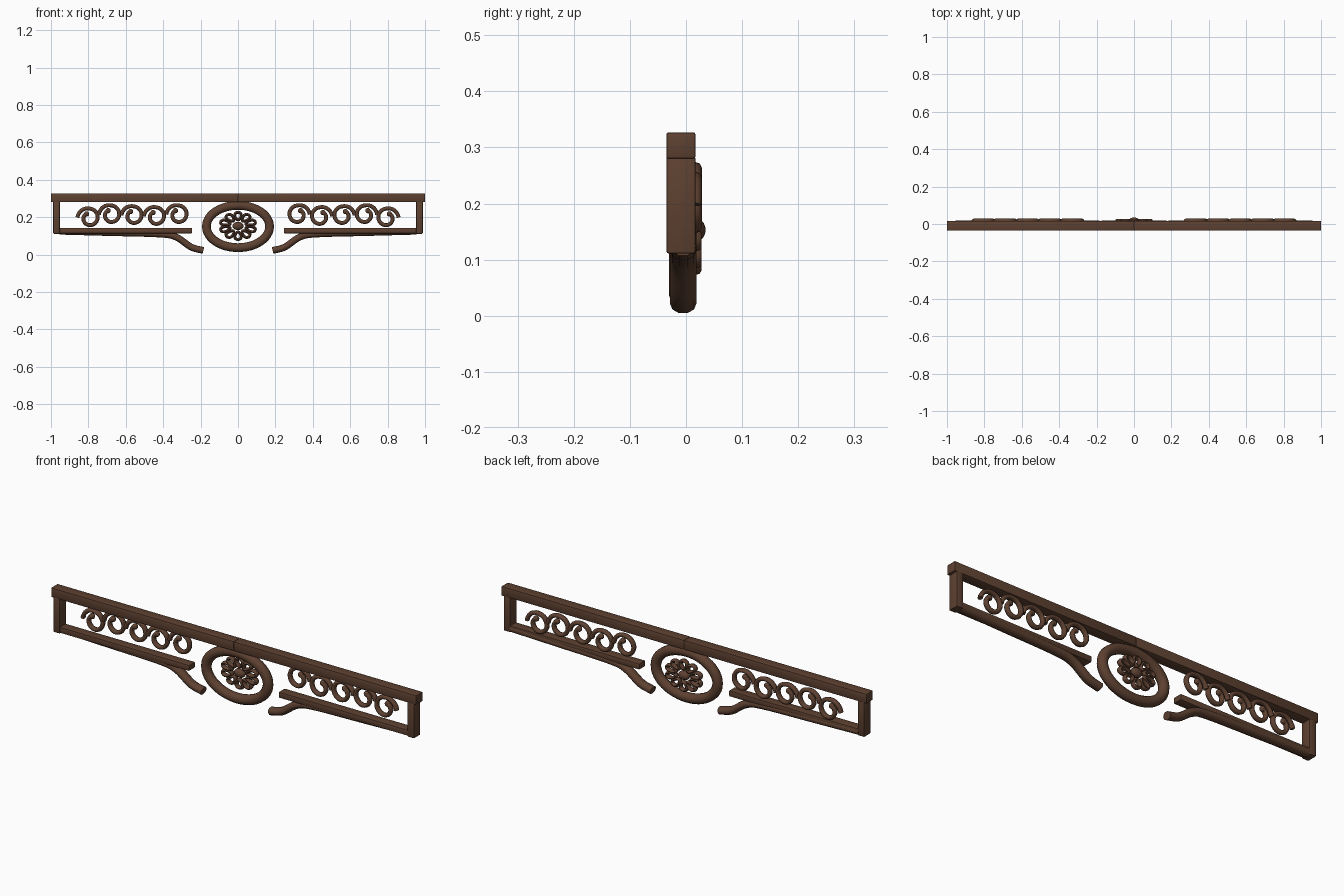
import bpy
from math import sin, cos, pi, radians
from mathutils import Vector

cube = bpy.data.objects.get("Cube")
if cube:
    bpy.data.objects.remove(cube, do_unlink=True)

wood = bpy.data.materials.new("dark_brown_wood")
wood.use_nodes = True
BROWN = (0.11, 0.052, 0.03, 1)
wood.diffuse_color = BROWN
bsdf = wood.node_tree.nodes["Principled BSDF"]
bsdf.inputs["Base Color"].default_value = BROWN
bsdf.inputs["Roughness"].default_value = 0.7


def activate(ob):
    bpy.ops.object.select_all(action='DESELECT')
    ob.select_set(True)
    bpy.context.view_layer.objects.active = ob


def finish(ob, name, angle=40):
    ob.name = name
    ob.data.materials.clear()
    ob.data.materials.append(wood)
    activate(ob)
    bpy.ops.object.shade_smooth_by_angle(angle=radians(angle))
    return ob


def beam(name, x, y, z):
    """Bevelled box between the given (low, high) pairs."""
    lo, hi = zip(*(sorted(p) for p in (x, y, z)))
    bpy.ops.mesh.primitive_cube_add(size=1)
    ob = bpy.context.object
    for v in ob.data.vertices:
        v.co = Vector(l + (c + 0.5) * (h - l) for c, l, h in zip(v.co, lo, hi))
    bev = ob.modifiers.new("bevel", 'BEVEL')
    bev.width, bev.segments = 0.004, 2
    bpy.ops.object.modifier_apply(modifier=bev.name)
    return finish(ob, name)


def tubes(name, paths, radius, y, depth=1.0, closed=False, sides=3):
    """Round bars along (x, z) paths, stretched in y by depth."""
    cu = bpy.data.curves.new(name, 'CURVE')
    cu.dimensions = '3D'
    cu.bevel_depth, cu.bevel_resolution = radius, sides
    cu.use_fill_caps = True
    for path in paths:
        sp = cu.splines.new('POLY')
        sp.points.add(len(path) - 1)
        for p, (px, pz) in zip(sp.points, path):
            p.co = (px, 0, pz, 1)
        sp.use_cyclic_u = closed
    ob = bpy.data.objects.new(name, cu)
    bpy.context.collection.objects.link(ob)
    activate(ob)
    bpy.ops.object.convert(target='MESH')
    ob = bpy.context.object
    for v in ob.data.vertices:
        v.co.y = v.co.y * depth + y
    return finish(ob, name, 60)


def button(name, x, y, z, size):
    bpy.ops.mesh.primitive_uv_sphere_add(segments=16, ring_count=10)
    ob = bpy.context.object
    for v in ob.data.vertices:
        v.co = Vector((x + v.co.x * size[0], y + v.co.y * size[1], z + v.co.z * size[2]))
    return finish(ob, name, 60)


def smooth_path(pts, steps=6):
    """Catmull-Rom interpolation through the points."""
    p = [Vector(q) for q in pts]
    p = [2 * p[0] - p[1]] + p + [2 * p[-1] - p[-2]]
    out = []
    for a, b, c, d in zip(p, p[1:], p[2:], p[3:]):
        for i in range(steps):
            t = i / steps
            out.append(0.5 * (2 * b + (c - a) * t + (2 * a - 5 * b + 4 * c - d) * t * t
                              + (3 * b - a - 3 * c + d) * t ** 3))
    return out + [p[-2]]


DEPTH = (-0.035, 0.017)
SCROLLS = [(0.32, 0.215), (0.44, 0.205), (0.56, 0.21), (0.68, 0.215), (0.795, 0.198)]
# scroll radius at each quarter turn, from the outer tail inwards
RADII = [0.064, 0.048, 0.045, 0.041, 0.031, 0.02]
ROD = [(0.955, 0.125), (0.7, 0.118), (0.42, 0.11), (0.33, 0.093),
       (0.25, 0.04), (0.185, 0.022)]

for s, side in ((1, "left"), (-1, "right")):
    # frame
    beam(f"{side}_top_rail", (0, s), DEPTH, (0.28, 0.327))
    beam(f"{side}_end_post", (s * 0.952, s * 0.988), DEPTH, (0.111, 0.284))
    beam(f"{side}_bottom_rail", (s * 0.245, s * 0.97), (-0.033, 0.015), (0.114, 0.143))

    # curved bar below the bottom rail
    tubes(f"{side}_curved_bar", [[(s * x, z) for x, z in smooth_path(ROD)]],
          0.019, -0.005, 1.25)

    # running scrollwork
    spirals = []
    for cx, cz in SCROLLS:
        pts = []
        for i, r in enumerate(RADII):
            a = i * pi / 2
            pts.append((cx + r * cos(a), cz + r * sin(a)))
        # finer turn between the quarter points
        fine = []
        n = 30
        for k in range(n + 1):
            u = k / n * (len(RADII) - 1.4)
            i = int(u)
            r = RADII[i] + (RADII[i + 1] - RADII[i]) * (u - i)
            a = u * pi / 2
            fine.append((s * (cx + r * cos(a)), cz + r * sin(a)))
        spirals.append(fine)
    tubes(f"{side}_scrollwork", spirals, 0.0105, 0.015, 1.25, sides=2)
    for n, path in enumerate(spirals):
        button(f"{side}_scroll_tip_{n + 1}", path[-1][0], 0.015, path[-1][1],
               (0.014, 0.013, 0.014))

# central oval ring
oval = [(0.169 * cos(2 * pi * i / 48), 0.15 + 0.113 * sin(2 * pi * i / 48)) for i in range(48)]
tubes("oval_ring", [oval], 0.0245, -0.006, closed=True)

# looped petals, flattened to the oval
petals = []
COUNT = 10
for k in range(COUNT):
    a = 2 * pi * k / COUNT + pi / 2
    loop = []
    for i in range(16):
        t = 2 * pi * i / 16
        u = 0.07 + 0.027 * cos(t)
        w = 0.017 * sin(t) * (1 + 0.3 * cos(t))
        loop.append((u * cos(a) - w * sin(a), 0.153 + 0.75 * (u * sin(a) + w * cos(a))))
    petals.append(loop)
tubes("flower_petals", petals, 0.008, 0.015, 1.6, closed=True, sides=2)
button("flower_centre", 0, 0.015, 0.153, (0.03, 0.02, 0.022))
